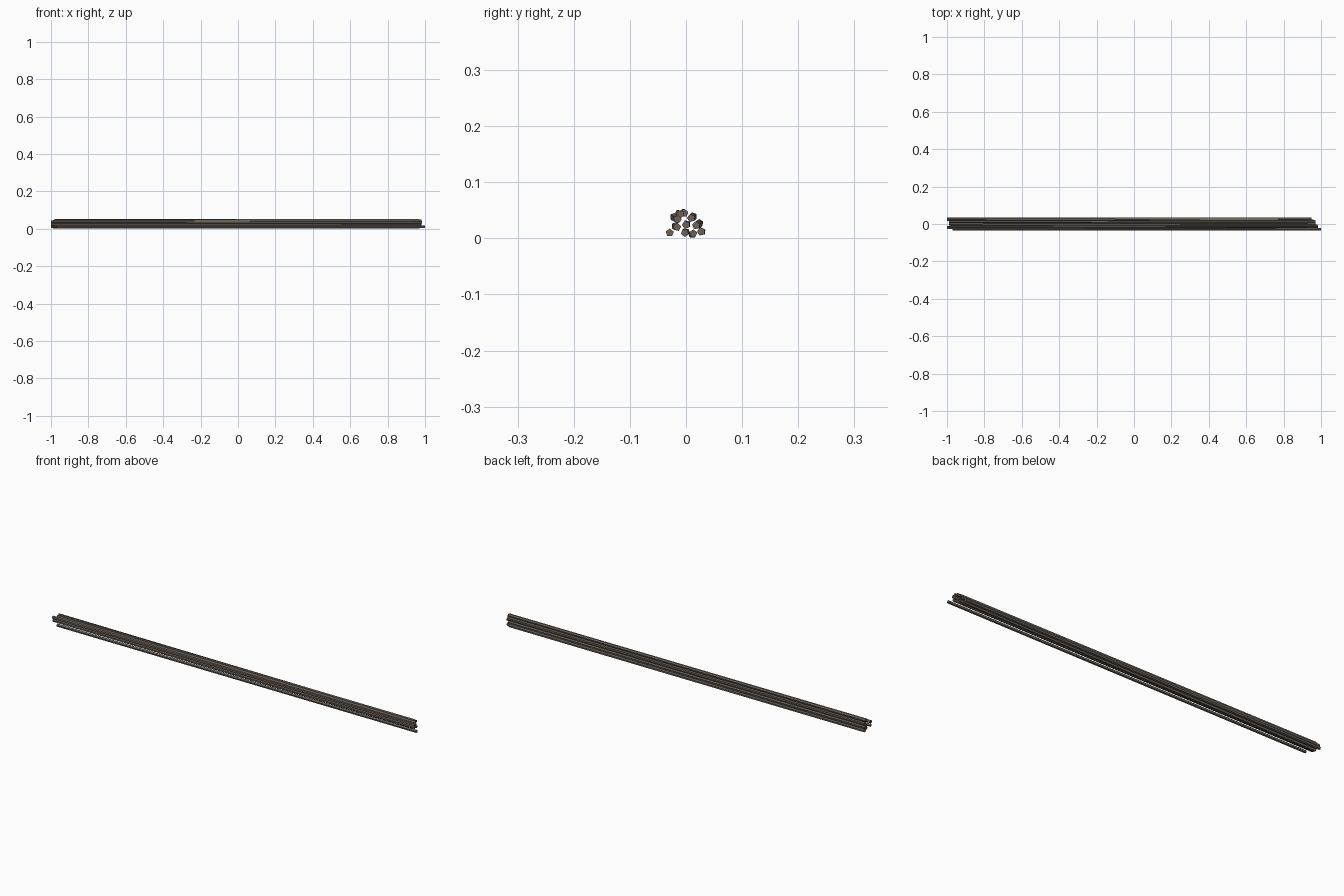
import bpy, math
from mathutils import Vector

if "Cube" in bpy.data.objects:
    bpy.data.objects.remove(bpy.data.objects["Cube"])

mat = bpy.data.materials.new("weathered grey brown steel")
mat.diffuse_color = (0.15, 0.122, 0.1, 1)
mat.use_nodes = True
mat.node_tree.nodes["Principled BSDF"].inputs["Base Color"].default_value = mat.diffuse_color


def rod(name, x0, x1, a, b, spin, r=0.0074, sides=5):
    """Five-sided bar from (x0, *a) to (x1, *b)."""
    verts = []
    for x, (y, z) in ((x0, a), (x1, b)):
        for i in range(sides):
            t = spin + math.tau * i / sides
            verts.append((x, y + r * math.cos(t), z + r * math.sin(t)))
    faces = [(i, (i + 1) % sides, sides + (i + 1) % sides, sides + i) for i in range(sides)]
    faces += [tuple(range(sides))[::-1], tuple(range(sides, 2 * sides))]
    # side winding seen along +x
    faces = [f[::-1] if len(set(f)) == 4 else f for f in faces]
    me = bpy.data.meshes.new(name)
    me.from_pydata(verts, [], faces)
    me.materials.append(mat)
    ob = bpy.data.objects.new(name, me)
    bpy.context.collection.objects.link(ob)


# left end x, right end x, (y, z) at left end, (y, z) at right end, spin
rods = [
    # bottom layer
    (-0.97, 1.00, (-0.029, 0.010), (-0.029, 0.010), 0.3),
    (-0.99, 0.97, (0.000, 0.011), (-0.002, 0.010), 0.9),
    (-0.99, 0.97, (0.011, 0.0075), (0.013, 0.0085), 0.2),
    (-1.00, 0.95, (0.028, 0.012), (0.027, 0.012), 0.5),
    # middle layer
    (-1.00, 0.98, (-0.019, 0.022), (-0.016, 0.020), 0.1),
    (-0.99, 0.97, (0.001, 0.025), (0.000, 0.024), 0.7),
    (-1.00, 0.96, (0.024, 0.027), (0.018, 0.023), 0.4),
    # top layer
    (-1.00, 0.985, (-0.022, 0.038), (-0.015, 0.034), 0.0),
    (-0.99, 0.97, (0.013, 0.039), (0.009, 0.036), 0.6),
    (-0.98, 0.98, (-0.013, 0.044), (-0.010, 0.043), 0.8),
    (-0.98, 0.97, (-0.006, 0.045), (-0.003, 0.045), 0.3),
]
for i, (x0, x1, a, b, s) in enumerate(rods):
    rod(f"rod_{i + 1}", x0, x1, a, b, s)
